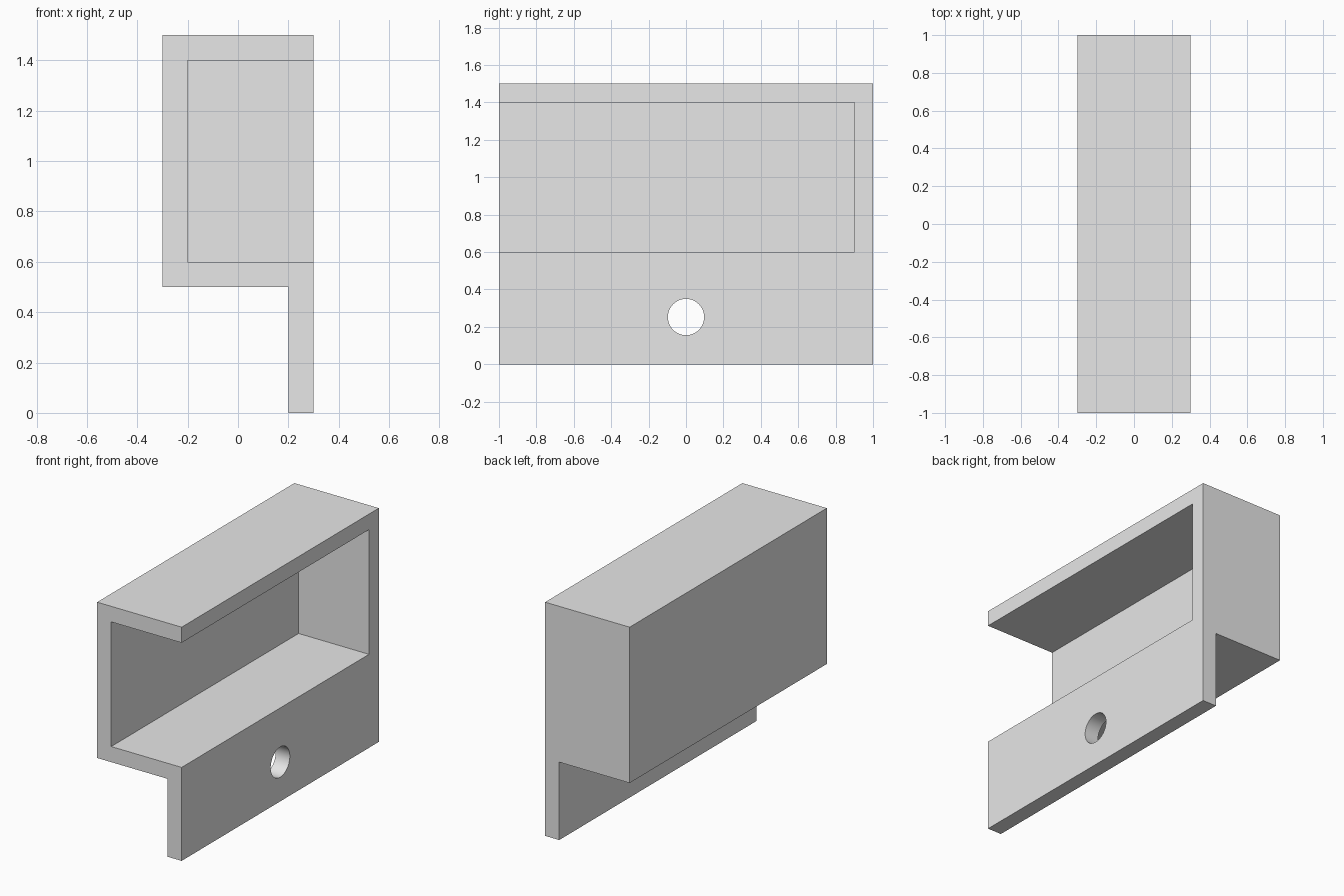
import bpy
import bmesh
from math import radians
from mathutils import Vector

default_cube = bpy.data.objects.get("Cube")
if default_cube:
    bpy.data.objects.remove(default_cube, do_unlink=True)

grey = bpy.data.materials.new("light_grey")
grey.use_nodes = True
grey.diffuse_color = (0.8, 0.8, 0.8, 1)
grey.node_tree.nodes["Principled BSDF"].inputs["Base Color"].default_value = grey.diffuse_color


def extrude_profile(name, points, y0, y1):
    """Prism from an x-z outline, running from y0 to y1."""
    bm = bmesh.new()
    face = bm.faces.new([bm.verts.new((x, y0, z)) for x, z in points])
    new = bmesh.ops.extrude_face_region(bm, geom=[face])["geom"]
    verts = [v for v in new if isinstance(v, bmesh.types.BMVert)]
    bmesh.ops.translate(bm, verts=verts, vec=Vector((0, y1 - y0, 0)))
    bmesh.ops.recalc_face_normals(bm, faces=bm.faces)
    mesh = bpy.data.meshes.new(name)
    bm.to_mesh(mesh)
    bm.free()
    obj = bpy.data.objects.new(name, mesh)
    bpy.context.collection.objects.link(obj)
    mesh.materials.append(grey)
    return obj


def cut(target, cutter):
    """Subtract the cutter, then discard it."""
    cutter.hide_render = True
    mod = target.modifiers.new("cut", 'BOOLEAN')
    mod.operation = 'DIFFERENCE'
    mod.solver = 'EXACT'
    mod.object = cutter
    bpy.ops.object.select_all(action='DESELECT')
    target.select_set(True)
    bpy.context.view_layer.objects.active = target
    bpy.ops.object.modifier_apply(modifier=mod.name)
    bpy.data.objects.remove(cutter, do_unlink=True)


# Housing block with the mounting flange hanging from its +x side
bracket = extrude_profile("bracket_housing", [
    (-0.3, 0.5), (0.2, 0.5), (0.2, 0), (0.3, 0), (0.3, 1.5), (-0.3, 1.5)], -1, 1)

# Pocket open at the front and at +x
cut(bracket, extrude_profile("pocket_cutter", [
    (-0.2, 0.6), (0.5, 0.6), (0.5, 1.4), (-0.2, 1.4)], -1.2, 0.9))

# Screw hole through the flange
bpy.ops.mesh.primitive_cylinder_add(
    vertices=48, radius=0.097, depth=0.4,
    location=(0.25, 0, 0.2525), rotation=(0, radians(90), 0))
hole_cutter = bpy.context.object
hole_cutter.name = "hole_cutter"
hole_cutter.data.materials.append(grey)
cut(bracket, hole_cutter)

bpy.ops.object.shade_smooth_by_angle(angle=radians(30))
